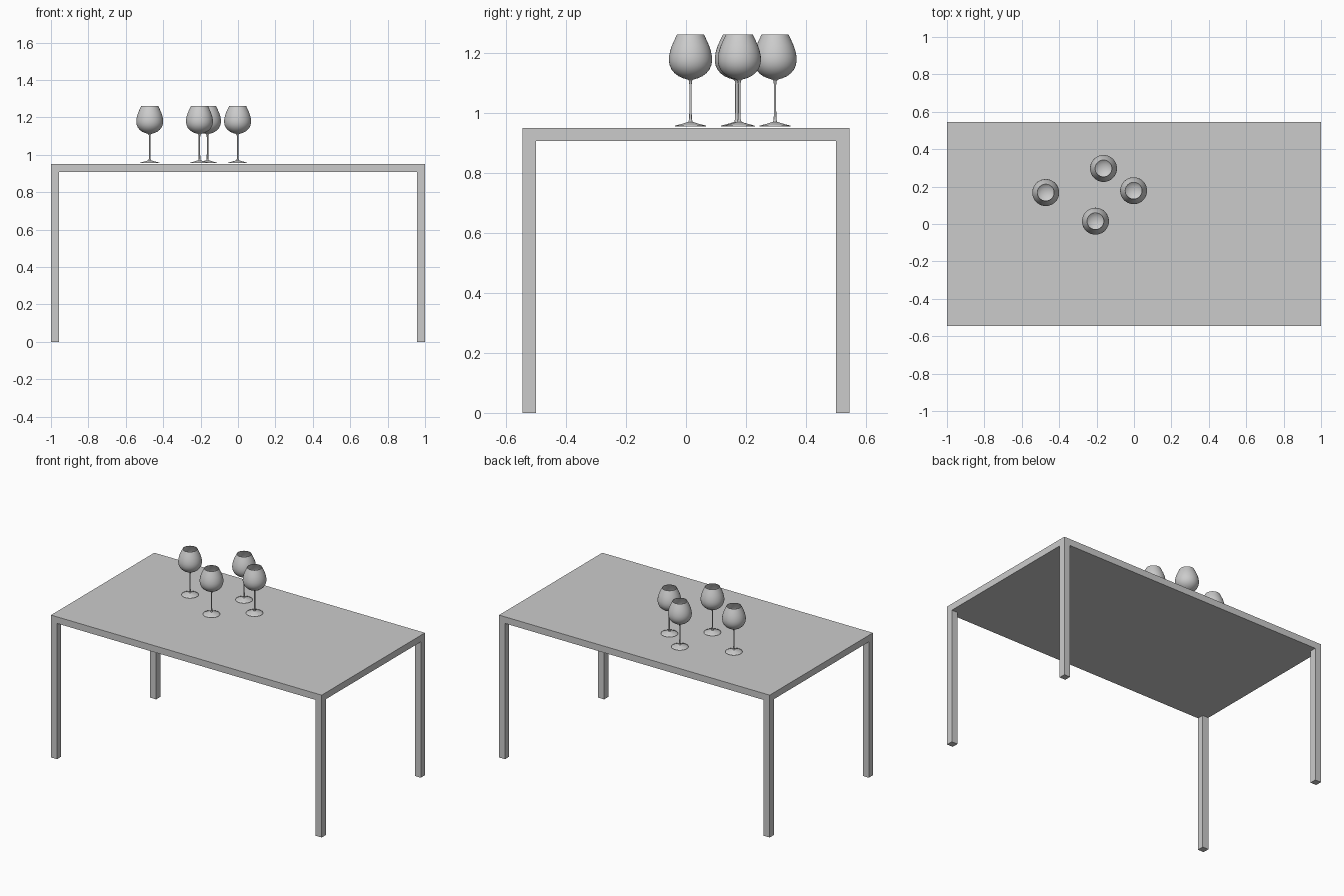
import bpy, bmesh, math

if "Cube" in bpy.data.objects:
    bpy.data.objects.remove(bpy.data.objects["Cube"])

W, D, H, T = 1.0, 0.545, 0.951, 0.044  # half width, half depth, height, bar thickness


def box(name, lo, hi):
    bpy.ops.mesh.primitive_cube_add(size=1, location=[(a + b) / 2 for a, b in zip(lo, hi)])
    ob = bpy.context.object
    ob.name = name
    ob.scale = [b - a for a, b in zip(lo, hi)]
    bpy.ops.object.transform_apply(location=False, rotation=False, scale=True)
    return ob


# Table top and four flush legs
box("table_top", (-W, -D, H - T), (W, D, H))
for sx, xname in ((-1, "left"), (1, "right")):
    for sy, yname in ((-1, "front"), (1, "back")):
        x = sorted((sx * W, sx * (W - T)))
        y = sorted((sy * D, sy * (D - T)))
        box(f"{yname}_{xname}_leg", (x[0], y[0], 0), (x[1], y[1], H - T))

# Wine glass profile (radius, height above foot): foot, stem, bowl outside, rim, bowl inside
profile = [
    (0, 0), (0.050, 0), (0.052, 0.001), (0.051, 0.003), (0.036, 0.007), (0.018, 0.012),
    (0.007, 0.016), (0.0045, 0.024), (0.004, 0.050), (0.004, 0.140), (0.005, 0.152),
    (0.010, 0.157), (0.024, 0.161), (0.040, 0.168), (0.053, 0.178), (0.063, 0.190),
    (0.069, 0.203), (0.072, 0.218), (0.0715, 0.234), (0.068, 0.252), (0.062, 0.270),
    (0.054, 0.288), (0.045, 0.307), (0.043, 0.307),
    (0.052, 0.288), (0.060, 0.270), (0.066, 0.252), (0.0695, 0.234), (0.070, 0.218),
    (0.067, 0.204), (0.061, 0.192), (0.051, 0.181), (0.038, 0.171), (0.023, 0.164), (0, 0.161),
]
bm = bmesh.new()
verts = [bm.verts.new((r, 0, z)) for r, z in profile]
edges = [bm.edges.new(pair) for pair in zip(verts, verts[1:])]
bmesh.ops.spin(bm, geom=verts + edges, cent=(0, 0, 0), axis=(0, 0, 1),
               angle=math.tau, steps=40, use_merge=False)
bmesh.ops.remove_doubles(bm, verts=bm.verts[:], dist=0.0001)
bmesh.ops.recalc_face_normals(bm, faces=bm.faces[:])
mesh = bpy.data.meshes.new("wine_glass")
bm.to_mesh(mesh)
bm.free()

# Four glasses standing on the table
spots = [(-0.472, 0.168), (-0.163, 0.297), (-0.002, 0.178), (-0.206, 0.015)]
for i, (x, y) in enumerate(spots, 1):
    ob = bpy.data.objects.new(f"wine_glass_{i}", mesh)
    ob.location = (x, y, H + 0.004)
    bpy.context.collection.objects.link(ob)
    bpy.ops.object.select_all(action='DESELECT')
    ob.select_set(True)
    bpy.context.view_layer.objects.active = ob
    if i == 1:
        mesh.shade_smooth()
        mesh.set_sharp_from_angle(angle=math.radians(50))
